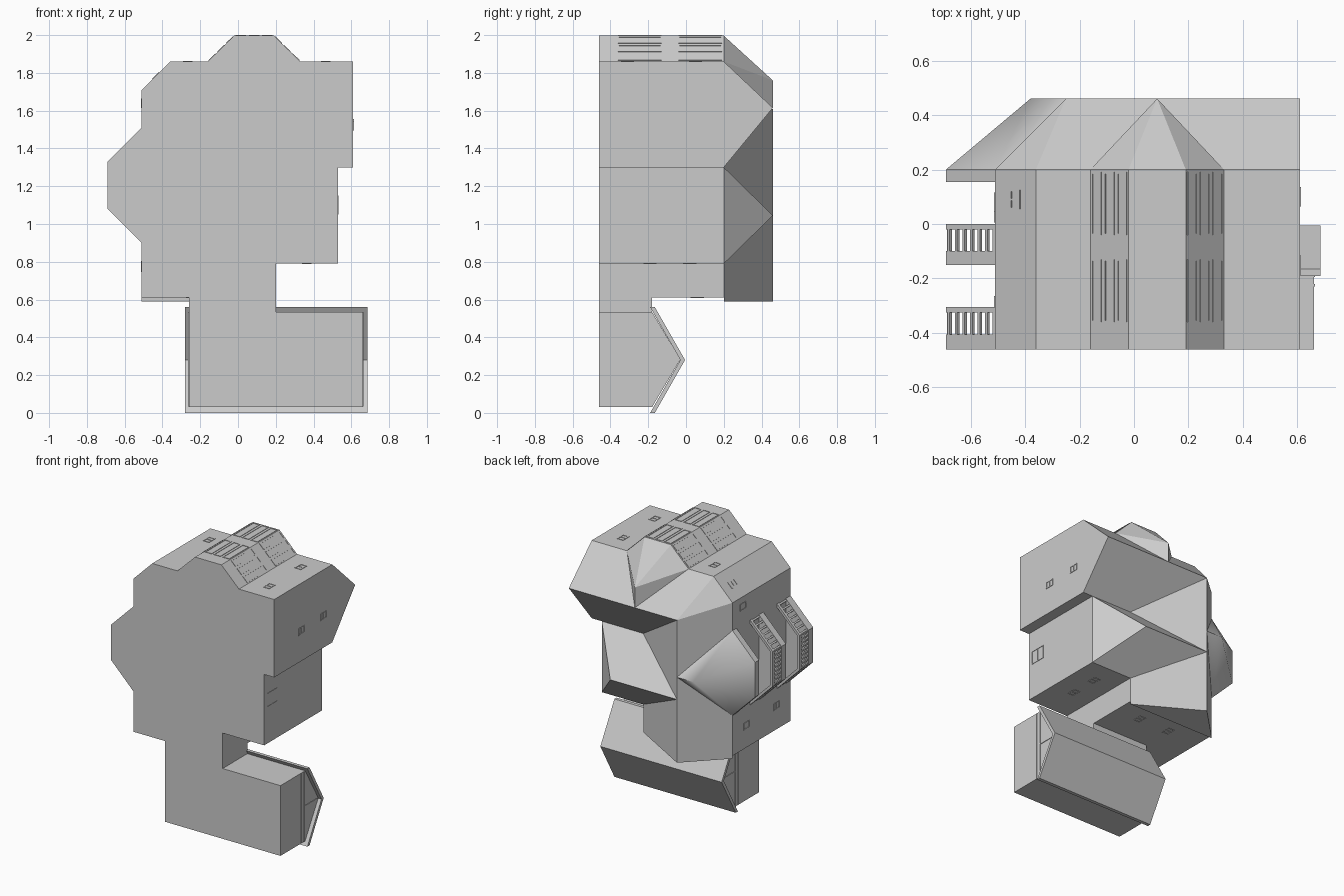
import bpy, bmesh
from mathutils import Vector

if "Cube" in bpy.data.objects:
    bpy.data.objects.remove(bpy.data.objects["Cube"])

GREY = bpy.data.materials.new("plain_grey")
GREY.diffuse_color = (0.6, 0.6, 0.6, 1)
GREY.use_nodes = True
GREY.node_tree.nodes["Principled BSDF"].inputs["Base Color"].default_value = GREY.diffuse_color


def finish(name, bm):
    bmesh.ops.recalc_face_normals(bm, faces=bm.faces)
    me = bpy.data.meshes.new(name)
    bm.to_mesh(me)
    bm.free()
    me.materials.append(GREY)
    ob = bpy.data.objects.new(name, me)
    bpy.context.collection.objects.link(ob)
    return ob


def prism(name, poly, lo, hi, axis="y"):
    """Extrude a polygon; (x, z) points along y, (y, z) along x, (x, y) along z."""
    at = {"y": lambda a, b, t: (a, t, b), "x": lambda a, b, t: (t, a, b),
          "z": lambda a, b, t: (a, b, t)}[axis]
    bm = bmesh.new()
    n = len(poly)
    low = [bm.verts.new(at(a, b, lo)) for a, b in poly]
    high = [bm.verts.new(at(a, b, hi)) for a, b in poly]
    bm.faces.new(low)
    bm.faces.new(high)
    for i in range(n):
        j = (i + 1) % n
        bm.faces.new((low[i], low[j], high[j], high[i]))
    return finish(name, bm)


def hip_roof(name, eaves, ridge):
    """Convex roof from eave points and ridge points given as (x, z)."""
    bm = bmesh.new()
    for pts, y in ((eaves, EAVE), (ridge, RIDGE)):
        for x, z in pts:
            bm.verts.new((x, y, z))
    bmesh.ops.convex_hull(bm, input=list(bm.verts))
    bmesh.ops.dissolve_limit(bm, angle_limit=0.01, verts=bm.verts, edges=bm.edges)
    return finish(name, bm)


def bar(bm, c, u, v, n, su, sv, sn):
    """Box centred at c with full sizes su, sv, sn along u, v, n."""
    vs = []
    for k in (-.5, .5):
        for a, b in ((-.5, -.5), (.5, -.5), (.5, .5), (-.5, .5)):
            vs.append(bm.verts.new(c + u * (a * su) + v * (b * sv) + n * (k * sn)))
    for f in ((0, 1, 2, 3), (4, 5, 6, 7), (0, 1, 5, 4), (1, 2, 6, 5), (2, 3, 7, 6), (3, 0, 4, 7)):
        bm.faces.new([vs[i] for i in f])


UP = Vector((0, 1, 0))      # height direction of the house


def window(bm, c, n, w, h, split=True, t=0.006, d=0.006):
    """Raised frame with an optional crossbar, on a wall with outward normal n."""
    c, n = Vector(c), Vector(n).normalized()
    u = UP.cross(n)
    for s in (-1, 1):
        bar(bm, c + u * (s * (w - t) / 2), u, UP, n, t, h, d)
        bar(bm, c + UP * (s * (h - t) / 2), u, UP, n, w - 2 * t, t, d)
    if split:
        bar(bm, c, u, UP, n, w - 2 * t, t, d)


BASE, EAVE, RIDGE = -0.46, 0.20, 0.46

# Main walls, with the bay included
prism("main_walls", [(-.51, .61), (.2, .61), (.2, .79), (.53, .79), (.53, 1.3),
                     (.61, 1.3), (.61, 1.86), (.33, 1.86), (.19, 1.997), (-.02, 1.997),
                     (-.16, 1.86), (-.36, 1.86), (-.51, 1.71)], BASE, EAVE)

# Roofs
prism("main_roof", [(-.51, EAVE), (.2, EAVE), (-.25, RIDGE)], .59, 1.61, "z")
hip_roof("gabled_wing_roof",
         [(.61, 1.3), (.61, 1.86), (-.36, 1.86), (-.51, 1.71), (-.51, 1.3)],
         [(.61, 1.615), (-.25, 1.615)])
hip_roof("hipped_wing_roof", [(.53, .79), (.53, 1.3), (-.25, 1.3), (-.25, .79)],
         [(.28, 1.045), (-.25, 1.045)])
hip_roof("bay_roof", [(-.16, 1.86), (-.02, 1.997), (.19, 1.997), (.33, 1.86)],
         [(.085, 1.76), (.085, 1.615)])
porch = [(-.51, 1.51), (-.69, 1.33), (-.69, 1.08), (-.51, .9)]
porch_roof = hip_roof("porch_roof", porch, [(-.38, 1.205), (-.25, 1.205)])
bpy.context.view_layer.objects.active = porch_roof
porch_roof.select_set(True)
bpy.ops.object.shade_smooth_by_angle(angle=0.7)

# Open two-storey porch: slabs and railings
for name, lo, hi in (("porch_floor", BASE, -.405), ("porch_balcony", -.15, -.10),
                     ("porch_ceiling", .155, EAVE)):
    prism(name, porch, lo, hi)
for name, lo, hi in (("lower_railing", -.405, -.305), ("upper_railing", -.10, 0.0)):
    bm = bmesh.new()
    for (x0, z0), (x1, z1) in zip(porch, porch[1:]):
        a, b = Vector((x0, 0, z0)), Vector((x1, 0, z1))
        u = (b - a).normalized()
        n = UP.cross(u)
        if n.x < 0:
            n = -n
        a, b = a + n * .009, b + n * .009
        bar(bm, (a + b) / 2 + UP * (hi - .01), u, UP, n, (b - a).length, .02, .018)
        count = 6 if x0 != x1 else 8
        for i in range(count + 1):
            p = a.lerp(b, (i + .25) / (count + .5))
            bar(bm, p + UP * ((lo + hi - .02) / 2), u, UP, n, .012, hi - lo - .02, .012)
    finish(name, bm)

# Low annex with gable roof
prism("annex_walls", [(BASE, .03), (-.18, .03), (-.03, .283), (-.18, .535), (BASE, .535)],
      -.26, .66, "x")
prism("annex_link", [(-.26, .53), (.2, .53), (.2, .62), (-.26, .62)], BASE, -.18)
prism("annex_roof", [(-.165, 0), (-.005, .28), (-.165, .56), (-.19, .56), (-.03, .28), (-.19, 0)],
      -.28, .685, "x")

# Trim boards on the annex gable ends
bm = bmesh.new()
X, Z = Vector((1, 0, 0)), Vector((0, 0, 1))
for x in (-.26, .66):
    for y in (-.19, -.225):
        bar(bm, Vector((x, y, .283)), Z, UP, X, .5, .008, .008)
    bar(bm, Vector((x, -.115, .283)), Z, UP, X, .008, .14, .008)
finish("annex_gable_trim", bm)

# Small windows, as (centre, outward normal)
bm = bmesh.new()
for c, n in (((.465, -.31, 1.86), (0, 0, 1)), ((.465, .05, 1.86), (0, 0, 1)),
             ((-.265, .05, 1.86), (0, 0, 1)), ((-.435, .09, 1.785), (-1, 0, 1)),
             ((.61, -.15, 1.52), (1, 0, 0)), ((.61, .10, 1.53), (1, 0, 0)),
             ((.365, -.19, .79), (0, 0, -1)), ((.365, .02, .79), (0, 0, -1)),
             ((0, .06, .61), (0, 0, -1)), ((-.25, .06, .61), (0, 0, -1)),
             ((-.51, .04, .77), (-1, 0, 0)), ((-.51, -.30, .78), (-1, 0, 0)),
             ((-.51, .08, 1.64), (-1, 0, 0))):
    window(bm, c, n, .05, .07)
window(bm, (.53, -.37, 1.1), (1, 0, 0), .10, .12)
finish("small_windows", bm)

# Tall bay windows: three lights per side on two storeys
bm = bmesh.new()
for (x0, z0), (x1, z1) in (((-.16, 1.86), (-.02, 1.997)), ((-.02, 1.997), (.19, 1.997)),
                           ((.19, 1.997), (.33, 1.86))):
    n = Vector((z0 - z1, 0, x1 - x0))
    width = Vector((x1 - x0, z1 - z0)).length
    for i in range(3):
        f = (i + .5) / 3
        for y in (.075, -.245):
            window(bm, (x0 + (x1 - x0) * f, y, z0 + (z1 - z0) * f), n,
                   width / 3 - .015, .23, False)
finish("bay_windows", bm)
